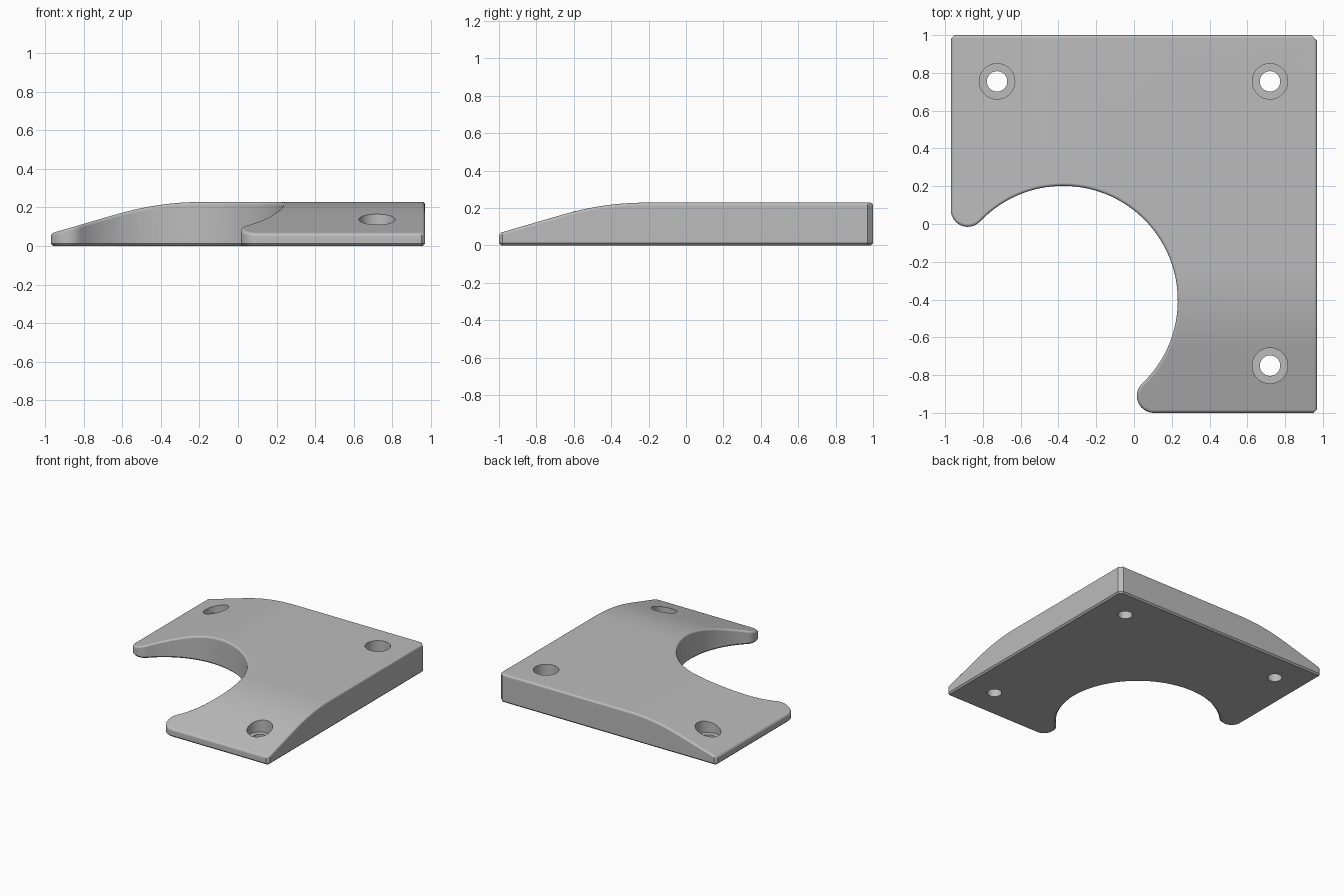
import bpy, bmesh
from math import radians, degrees, atan2, hypot, sin, cos, pi
from mathutils import Vector

cube = bpy.data.objects.get("Cube")
if cube:
    bpy.data.objects.remove(cube, do_unlink=True)

HALF_X, HALF_Y, TOP = 0.97, 1.0, 0.228
EDGE_Z, RAMP_START, RAMP_END = 0.065, 0.34, 0.78   # ramp profile from the outer edge
NOTCH = Vector((-0.375, -0.405))
TIP_R = 0.09
LEFT_TIP = Vector((-0.88, 0.075))
FRONT_TIP = Vector((0.105, -0.91))
NOTCH_R = (LEFT_TIP - NOTCH).length - TIP_R

grey = bpy.data.materials.new("plain grey")
grey.use_nodes = True
colour = (0.5, 0.5, 0.5, 1)
grey.diffuse_color = colour
grey.node_tree.nodes["Principled BSDF"].inputs["Base Color"].default_value = colour


def heading(a, b):
    return degrees(atan2(b.y - a.y, b.x - a.x))


def arc(centre, r, start, end, n):
    angles = [radians(start + (end - start) * i / n) for i in range(n + 1)]
    return [(centre[0] + r * cos(a), centre[1] + r * sin(a)) for a in angles]


def outline(inset):
    """Plate outline, counter-clockwise, moved inwards by inset."""
    pts = arc(FRONT_TIP, TIP_R - inset, heading(FRONT_TIP, NOTCH), 270, 14)
    for sx, sy, r, start in ((1, -1, 0.02, -90), (1, 1, 0.03, 0), (-1, 1, 0.02, 90)):
        pts += arc((sx * (HALF_X - r), sy * (HALF_Y - r)), r - inset, start, start + 90, 1)
    pts += arc(LEFT_TIP, TIP_R - inset, 180, 360 + heading(LEFT_TIP, NOTCH), 14)
    pts += arc(NOTCH, NOTCH_R + inset, heading(NOTCH, LEFT_TIP),
               heading(NOTCH, FRONT_TIP), 72)[1:-1]
    return pts


def ramp(s):
    """Height at distance s from the low edge: straight, then easing to flat."""
    slope = (TOP - EDGE_Z) / ((RAMP_START + RAMP_END) / 2)
    if s <= RAMP_START:
        return EDGE_Z + slope * s
    if s >= RAMP_END:
        return TOP
    return TOP - slope * (RAMP_END - s) ** 2 / (2 * (RAMP_END - RAMP_START))


def make_object(name, bm):
    bmesh.ops.recalc_face_normals(bm, faces=bm.faces)
    mesh = bpy.data.meshes.new(name)
    bm.to_mesh(mesh)
    bm.free()
    ob = bpy.data.objects.new(name, mesh)
    bpy.context.collection.objects.link(ob)
    mesh.materials.append(grey)
    return ob


def loft(bm, rings):
    """Skin a stack of equal-length rings and close both ends."""
    loops = [[bm.verts.new(p) for p in ring] for ring in rings]
    for a, b in zip(loops, loops[1:]):
        for i in range(len(a)):
            j = (i + 1) % len(a)
            bm.faces.new((a[i], a[j], b[j], b[i]))
    bm.faces.new(loops[0][::-1])
    bm.faces.new(loops[-1])


# Plate: chamfered bottom edge, rounded top edge
ROUND = 0.016
levels = [(0.012, 0), (0, 0.012)]
levels += [(ROUND * (1 - cos(t)), TOP - ROUND * (1 - sin(t)))
           for t in (pi / 2 * k / 4 for k in range(5))]
bm = bmesh.new()
loft(bm, [[(x, y, z) for x, y in outline(inset)] for inset, z in levels])

# Cross cuts let the flat top bend down along both ramps
STEPS = 12
for k in range(STEPS + 1):
    s = RAMP_START + (RAMP_END - RAMP_START) * k / STEPS
    for co, no in (((s - HALF_X, 0, 0), (1, 0, 0)), ((0, s - HALF_Y, 0), (0, 1, 0))):
        bmesh.ops.bisect_plane(bm, geom=bm.verts[:] + bm.edges[:] + bm.faces[:],
                               dist=1e-5, plane_co=co, plane_no=no)
for v in bm.verts:
    if v.co.z > TOP / 2:
        v.co.z += min(ramp(v.co.x + HALF_X), ramp(v.co.y + HALF_Y)) - TOP
plate = make_object("mounting_plate", bm)

# Stepped screw holes
bm = bmesh.new()
for x, y in ((-0.725, 0.755), (0.72, 0.755), (0.72, -0.75)):
    steps = ((0.054, -0.1), (0.054, 0.065), (0.094, 0.065), (0.094, 0.4))
    loft(bm, [[(px, py, z) for px, py in arc((x, y), r, 0, 360, 40)[:-1]]
              for r, z in steps])
cutter = make_object("screw_hole_cutter", bm)
cutter.hide_render = True

bpy.ops.object.select_all(action="DESELECT")
bpy.context.view_layer.objects.active = plate
plate.select_set(True)
cut = plate.modifiers.new("screw_holes", "BOOLEAN")
cut.operation, cut.solver, cut.object = "DIFFERENCE", "EXACT", cutter
bpy.ops.object.modifier_apply(modifier=cut.name)
bpy.data.objects.remove(cutter, do_unlink=True)

# Smooth curves, crisp corners
bpy.ops.object.shade_smooth_by_angle(angle=radians(30))
weighted = plate.modifiers.new("even_shading", "WEIGHTED_NORMAL")
weighted.keep_sharp = True
